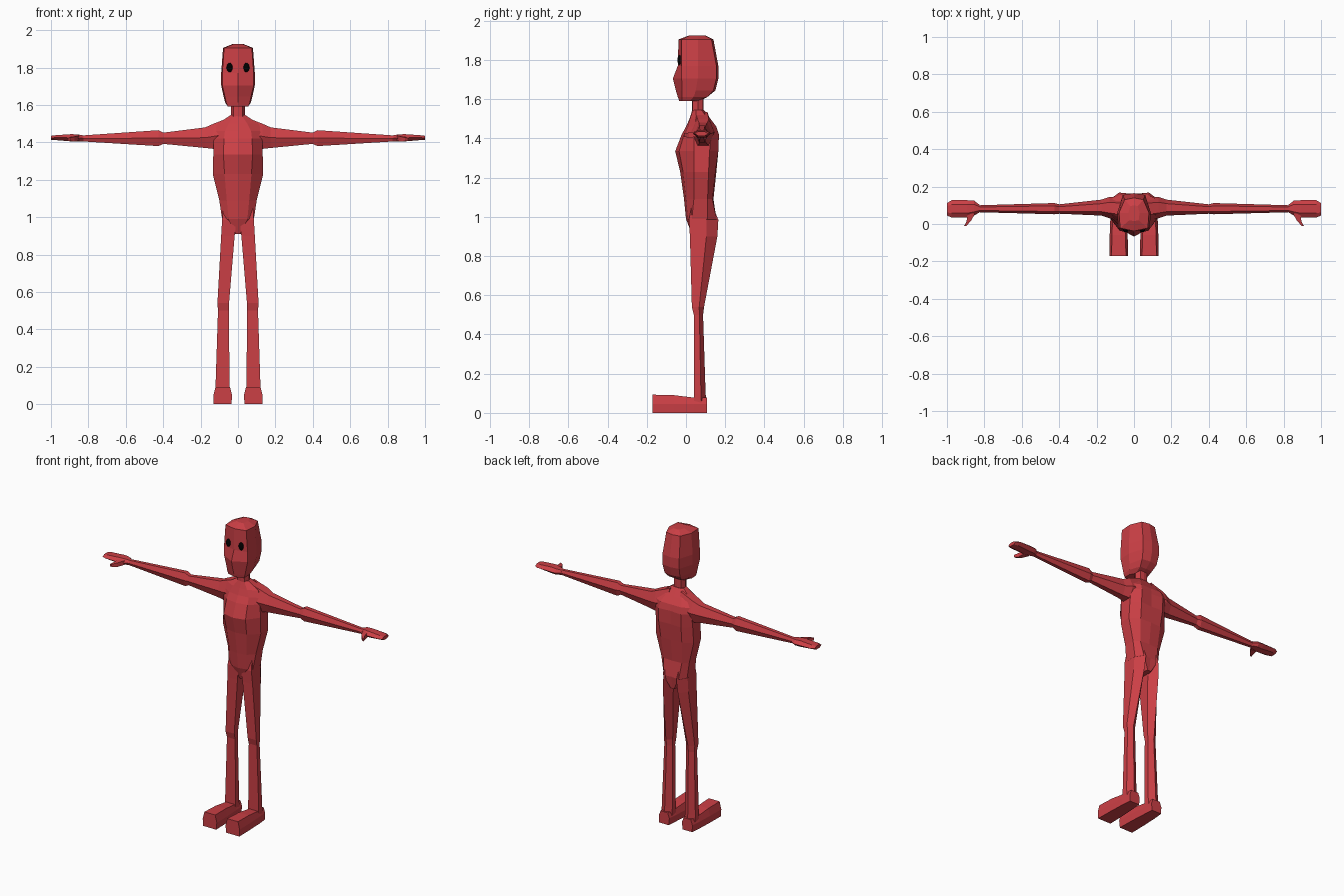
import bpy, bmesh


def material(name, rgb):
    m = bpy.data.materials.new(name)
    m.diffuse_color = (*rgb, 1)
    return m


RED = material("red", (0.6, 0.05, 0.06))
BLACK = material("black", (0, 0, 0))


def loft(name, rings):
    """Skin a list of equal-length point rings and cap both ends."""
    bm = bmesh.new()
    vs = [[bm.verts.new(p) for p in r] for r in rings]
    n = len(rings[0])
    for a, b in zip(vs, vs[1:]):
        for i in range(n):
            j = (i + 1) % n
            bm.faces.new((a[i], a[j], b[j], b[i]))
    bm.faces.new(vs[0])
    bm.faces.new(vs[-1])
    bmesh.ops.recalc_face_normals(bm, faces=bm.faces)
    me = bpy.data.meshes.new(name)
    bm.to_mesh(me)
    bm.free()
    me.materials.append(RED)
    ob = bpy.data.objects.new(name, me)
    bpy.context.collection.objects.link(ob)


def pair(name, rings):
    for side, s in (("right", 1), ("left", -1)):
        loft(f"{side}_{name}", [[(s * x, y, z) for x, y, z in r] for r in rings])


def mirror_ring(z, half):
    """Closed ring from half a profile; first and last points lie on x = 0."""
    return [(x, y, z) for x, y in half] + [(-x, y, z) for x, y in half[-2:0:-1]]


# Torso: z, front centre y, front corner, side x, side front y, side back y, back corner, back centre y
torso = [
    (0.91, 0.03, (0.010, 0.03), 0.022, 0.05, 0.11, (0.012, 0.14), 0.14),
    (0.99, 0.00, (0.050, 0.01), 0.085, 0.03, 0.11, (0.055, 0.155), 0.15),
    (1.09, -0.01, (0.060, 0.00), 0.100, 0.04, 0.11, (0.065, 0.135), 0.14),
    (1.23, -0.03, (0.072, -0.015), 0.135, 0.04, 0.115, (0.075, 0.15), 0.155),
    (1.335, -0.055, (0.078, -0.035), 0.132, 0.04, 0.12, (0.08, 0.165), 0.16),
    (1.42, -0.022, (0.075, -0.01), 0.130, 0.04, 0.13, (0.08, 0.168), 0.16),
    (1.46, 0.00, (0.070, 0.01), 0.128, 0.045, 0.13, (0.075, 0.155), 0.155),
    (1.50, 0.018, (0.050, 0.02), 0.110, 0.05, 0.11, (0.055, 0.125), 0.125),
    (1.545, 0.032, (0.020, 0.035), 0.040, 0.05, 0.08, (0.025, 0.09), 0.092),
]
loft("torso", [mirror_ring(z, [(0, fc), f, (sx, sf), (sx, sb), b, (0, bc)])
               for z, fc, f, sx, sf, sb, b, bc in torso])

# Neck
loft("neck", [mirror_ring(z, [(0, 0.03), (0.025, 0.033), (0.038, 0.06), (0.025, 0.087), (0, 0.09)])
              for z in (1.51, 1.64)])

# Head: z, front centre y, front corner, side, back corner, back centre y
head = [
    (1.592, -0.035, (0.055, -0.02), (0.055, 0.02), (0.035, 0.06), 0.07),
    (1.612, -0.042, (0.063, -0.02), (0.068, 0.04), (0.045, 0.11), 0.11),
    (1.645, -0.052, (0.070, -0.02), (0.077, 0.05), (0.055, 0.14), 0.15),
    (1.705, -0.067, (0.084, -0.022), (0.090, 0.06), (0.06, 0.155), 0.165),
    (1.77, -0.042, (0.084, -0.022), (0.090, 0.06), (0.06, 0.155), 0.165),
    (1.905, -0.038, (0.074, -0.022), (0.080, 0.06), (0.05, 0.13), 0.14),
    (1.925, 0.015, (0.025, 0.02), (0.030, 0.06), (0.02, 0.095), 0.10),
]
loft("head", [mirror_ring(z, [(0, fc), f, s, b, (0, bc)]) for z, fc, f, s, b, bc in head])

# Eyes
for side, x in (("right", 0.045), ("left", -0.045)):
    bpy.ops.mesh.primitive_uv_sphere_add(segments=16, ring_count=8, location=(x, -0.032, 1.80))
    eye = bpy.context.object
    eye.name = f"{side}_eye"
    eye.scale = (0.016, 0.012, 0.025)
    eye.data.materials.append(BLACK)


# Arms: x, front y, back y, bottom z, top z
def arm_ring(x, y0, y1, z0, z1):
    ya, yb, zm = y0 + 0.25 * (y1 - y0), y0 + 0.75 * (y1 - y0), (z0 + z1) / 2
    return [(x, y0, zm), (x, ya, z1), (x, yb, z1), (x, y1, zm), (x, yb, z0), (x, ya, z0)]


pair("arm", [arm_ring(*a) for a in (
    (0.04, 0.015, 0.14, 1.36, 1.535), (0.13, 0.03, 0.145, 1.365, 1.50),
    (0.175, 0.045, 0.13, 1.37, 1.48), (0.40, 0.055, 0.105, 1.392, 1.452),
    (0.425, 0.052, 0.112, 1.38, 1.465), (0.83, 0.063, 0.10, 1.405, 1.437),
    (0.87, 0.065, 0.10, 1.408, 1.436))])

# Hands and thumbs
pair("hand", [arm_ring(*a) for a in (
    (0.825, 0.063, 0.102, 1.406, 1.437), (0.855, 0.045, 0.125, 1.405, 1.442),
    (0.89, 0.035, 0.127, 1.405, 1.444), (0.975, 0.035, 0.127, 1.412, 1.438),
    (1.0, 0.045, 0.112, 1.413, 1.435))])
pair("thumb", [[(x0, y, z0), (x1, y, z0), (x1, y, z1), (x0, y, z1)] for y, x0, x1, z0, z1 in (
    (0.055, 0.85, 0.89, 1.408, 1.436), (0.015, 0.873, 0.895, 1.404, 1.43),
    (-0.01, 0.897, 0.908, 1.408, 1.424))])


# Legs: z, inner x, outer x, front y, back y
def leg_ring(z, x0, x1, y0, y1):
    ys = y0 + 0.6 * (y1 - y0)
    return [(x0, y0, z), (x1, y0, z), (x1, ys, z), ((x0 + x1) / 2, y1, z), (x0, ys, z)]


pair("leg", [leg_ring(*a) for a in (
    (1.06, 0.015, 0.08, 0.03, 0.135), (0.985, 0.008, 0.085, 0.015, 0.165),
    (0.90, 0.018, 0.09, 0.02, 0.16), (0.54, 0.048, 0.11, 0.03, 0.092),
    (0.50, 0.049, 0.107, 0.04, 0.087), (0.10, 0.045, 0.12, 0.04, 0.10),
    (0.04, 0.045, 0.12, 0.04, 0.105))])

# Feet: y, top z, mid inner/outer x
pair("foot", [[(a + 0.005, y, 0), (b - 0.002, y, 0), (b, y, 0.045),
               (b - 0.012, y, top), (a + 0.012, y, top), (a, y, 0.045)]
              for y, top, a, b in ((-0.172, 0.093, 0.031, 0.132), (-0.06, 0.09, 0.034, 0.13),
                                   (0.04, 0.078, 0.04, 0.126), (0.106, 0.078, 0.045, 0.12))])
